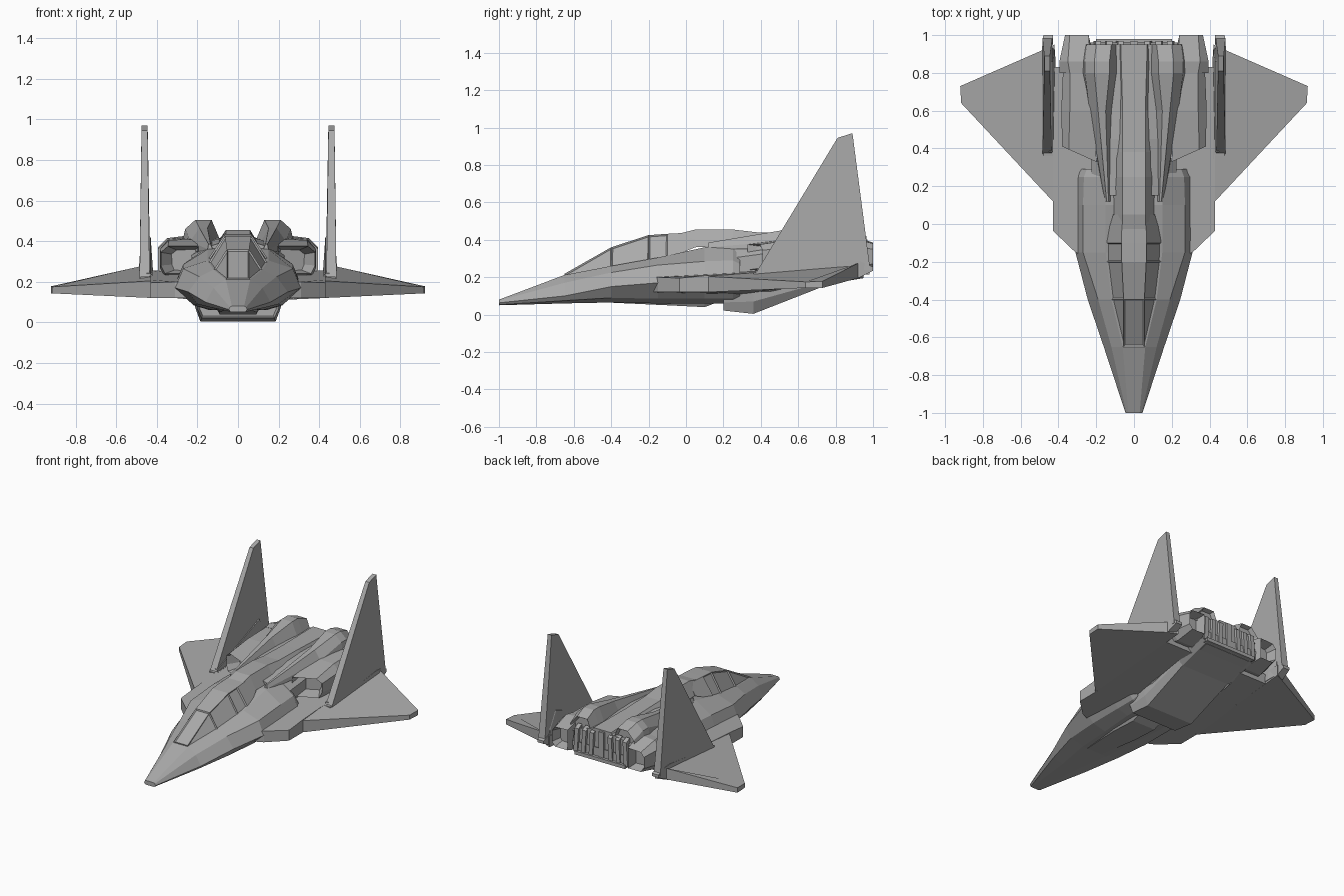
import bpy, bmesh

hull_grey = bpy.data.materials.new("hull_grey")
hull_grey.diffuse_color = (0.4, 0.4, 0.4, 1)


def solid(name, loops, mirror=False, inset=None, width=0.015, depth=-0.01):
    """Skin a row of 3D loops, cap both ends, optionally recess chosen faces."""
    bm = bmesh.new()
    rings = [[bm.verts.new(p) for p in loop] for loop in loops]
    n = len(rings[0])
    for a, b in zip(rings, rings[1:]):
        for i in range(n):
            j = (i + 1) % n
            bm.faces.new((a[i], a[j], b[j], b[i]))
    bm.faces.new(rings[0])
    bm.faces.new(rings[-1])
    bmesh.ops.recalc_face_normals(bm, faces=bm.faces)
    if inset:
        bm.normal_update()
        chosen = [f for f in bm.faces if inset(f.calc_center_median(), f.normal)]
        if chosen:
            bmesh.ops.inset_individual(bm, faces=chosen, thickness=width, depth=depth)
    me = bpy.data.meshes.new(name)
    bm.to_mesh(me)
    bm.free()
    me.materials.append(hull_grey)
    ob = bpy.data.objects.new(name, me)
    bpy.context.collection.objects.link(ob)
    if mirror:
        m = ob.modifiers.new("mirror", 'MIRROR')
        m.use_clip = False
        m.use_mirror_merge = False
    return ob


def sym(y, *half):
    """Symmetric cross-section at y, from half points listed bottom to top."""
    return [(x, y, z) for x, z in half] + [(-x, y, z) for x, z in reversed(half)]


def sec(y, *pts, shear=0):
    """One-sided cross-section; shear moves inner points forward."""
    return [(x, y - shear * (0.38 - x), z) for x, z in pts]


def plate(name, pts, **kw):
    """Flat part from outline points (x, y, bottom, top)."""
    return solid(name, [[(x, y, lo) for x, y, lo, hi in pts],
                        [(x, y, hi) for x, y, lo, hi in pts]], True, **kw)


def box(name, x0, x1, y0, y1, z0, z1, mirror=True):
    return solid(name, [[(x0, y, z0), (x1, y, z0), (x1, y, z1), (x0, y, z1)]
                        for y in (y0, y1)], mirror)


# Nose and forward hull
solid("forward_hull", [
    sym(-1.0, (.03, .05), (.038, .053), (.045, .063), (.04, .075), (.03, .08)),
    sym(-.65, (.06, .06), (.14, .075), (.16, .10), (.12, .17), (.06, .212)),
    sym(-.4, (.10, .065), (.20, .09), (.245, .15), (.19, .225), (.12, .26)),
    sym(-.15, (.12, .06), (.22, .085), (.31, .17), (.27, .265), (.15, .305)),
    sym(.1, (.14, .06), (.22, .085), (.31, .18), (.27, .285), (.15, .36)),
    sym(.25, (.14, .06), (.22, .085), (.31, .19), (.265, .29), (.15, .37)),
    sym(.29, (.14, .08), (.21, .10), (.30, .19), (.25, .27), (.15, .35)),
])

# Rear hull
solid("rear_hull", [
    sym(.15, (.18, .08), (.22, .12), (.22, .29), (.14, .375), (.06, .40)),
    sym(.45, (.18, .08), (.23, .14), (.23, .33), (.14, .40), (.06, .42)),
    sym(.95, (.18, .21), (.24, .24), (.22, .38), (.14, .41), (.06, .42)),
])

# Canopy with recessed side panes and front pane, running into the spine
solid("canopy", [
    sym(-.65, (.065, .205), (.055, .218)),
    sym(-.4, (.125, .25), (.055, .36)),
    sym(-.2, (.15, .285), (.065, .425)),
    sym(-.1, (.155, .30), (.067, .432)),
    sym(.05, (.11, .36), (.062, .44)),
], inset=lambda c, n: n.z > .2 and (abs(n.x) > .3 or c.y < -.45) and c.y < -.15,
    width=.009, depth=-.008)
solid("spine", [
    sym(-.05, (.12, .33), (.06, .43)),
    sym(.05, (.105, .36), (.06, .455)),
    sym(.25, (.11, .37), (.06, .455)),
    sym(.38, (.11, .38), (.06, .44)),
    sym(.6, (.10, .38), (.06, .435)),
    sym(.95, (.09, .38), (.07, .43)),
])

# Belly keel and lower intake with a recessed mouth
solid("keel", [
    sym(-.4, (.06, .064), (.09, .09)),
    sym(-.1, (.09, .05), (.12, .09)),
    sym(.1, (.09, .04), (.12, .09)),
    sym(.19, (.09, .075), (.12, .10)),
])
solid("lower_intake", [
    sym(.20, (.18, .022), (.20, .065), (.21, .13)),
    sym(.36, (.185, .004), (.21, .07), (.22, .15)),
    sym(.72, (.19, .145), (.225, .17), (.23, .24)),
    sym(.96, (.19, .215), (.225, .235), (.23, .30)),
], inset=lambda c, n: n.y < -.9, width=.012, depth=-.05)

# Upper engine humps, widening to the rear
solid("engine_hump", [
    sec(.12, (.155, .35), (.15, .36), (.145, .385), (.135, .385), (.125, .36)),
    sec(.6, (.24, .35), (.235, .40), (.19, .465), (.15, .465), (.11, .39)),
    sec(.8, (.28, .37), (.26, .46), (.21, .505), (.13, .505), (.09, .41)),
    sec(.86, (.28, .37), (.26, .46), (.21, .505), (.13, .505), (.09, .41)),
    sec(.95, (.26, .36), (.25, .42), (.20, .475), (.12, .475), (.09, .40)),
], True, inset=lambda c, n: n.y > .9, width=.012, depth=-.03)

# Side engine nacelles with slanted mouths
solid("side_nacelle", [
    sec(.41, (.2, .24), (.36, .24), (.38, .28), (.38, .345), (.345, .375), (.2, .375), shear=.45),
    sec(.60, (.2, .22), (.36, .22), (.385, .27), (.385, .36), (.34, .405), (.2, .41)),
    sec(.83, (.2, .22), (.36, .22), (.375, .26), (.375, .36), (.34, .41), (.2, .42)),
], True, inset=lambda c, n: n.y < -.8, width=.02, depth=-.09)

# Rear nozzle blocks
solid("nozzle_block", [
    sec(.80, (.22, .22), (.36, .22), (.395, .26), (.395, .36), (.34, .41), (.24, .42)),
    sec(.86, (.21, .21), (.35, .21), (.395, .26), (.395, .37), (.35, .415), (.23, .43)),
    sec(1.0, (.24, .24), (.34, .24), (.365, .27), (.365, .35), (.34, .38), (.24, .385)),
], True, inset=lambda c, n: n.y > .9, width=.02, depth=-.07)

# Rear exhaust frame and vertical vanes
box("exhaust_sill", -.2, .2, .94, .98, .215, .24, False)
box("exhaust_vane_centre", -.02, .02, .94, .965, .23, .42, False)
for i, x in enumerate((.065, .125, .185)):
    solid("exhaust_vane_%d" % (i + 1), [
        sec(.93, (x, .23), (x + .03, .23), (x + .02, .42), (x - .01, .42)),
        sec(.97, (x, .23), (x + .03, .23), (x + .02, .40), (x - .01, .40))], True)

# Wings: inner root slab and outer delta
plate("wing_root", [
    (.2, -.2, .12, .20), (.31, -.15, .12, .20), (.43, -.035, .12, .195),
    (.43, .12, .12, .21), (.43, .83, .185, .255), (.2, .83, .185, .255),
    (.2, .3, .11, .23)])
plate("outer_wing", [
    (.42, .11, .12, .205), (.915, .64, .143, .175), (.92, .73, .143, .178),
    (.485, .92, .195, .275), (.42, .95, .195, .275)])

# Tail fins and the fairings at their feet
solid("tail_fin", [
    [(.435, .36, .20), (.445, .81, .945), (.445, .89, .97), (.432, .985, .24)],
    [(.485, .36, .20), (.475, .81, .945), (.475, .89, .97), (.485, .985, .24)],
], True)
solid("fin_inner_fairing", [
    sec(.38, (.42, .18), (.45, .18), (.45, .24), (.43, .24)),
    sec(.86, (.415, .20), (.45, .20), (.45, .43), (.43, .42)),
    sec(.93, (.42, .20), (.45, .20), (.45, .40), (.43, .30)),
], True)
solid("fin_outer_fairing", [
    sec(.36, (.43, .17), (.48, .17), (.48, .225), (.43, .225)),
    sec(.88, (.43, .19), (.487, .19), (.487, .29), (.43, .29)),
    sec(.93, (.43, .20), (.487, .20), (.487, .285), (.43, .285)),
    sec(1.0, (.43, .235), (.48, .235), (.48, .255), (.43, .255)),
], True)
